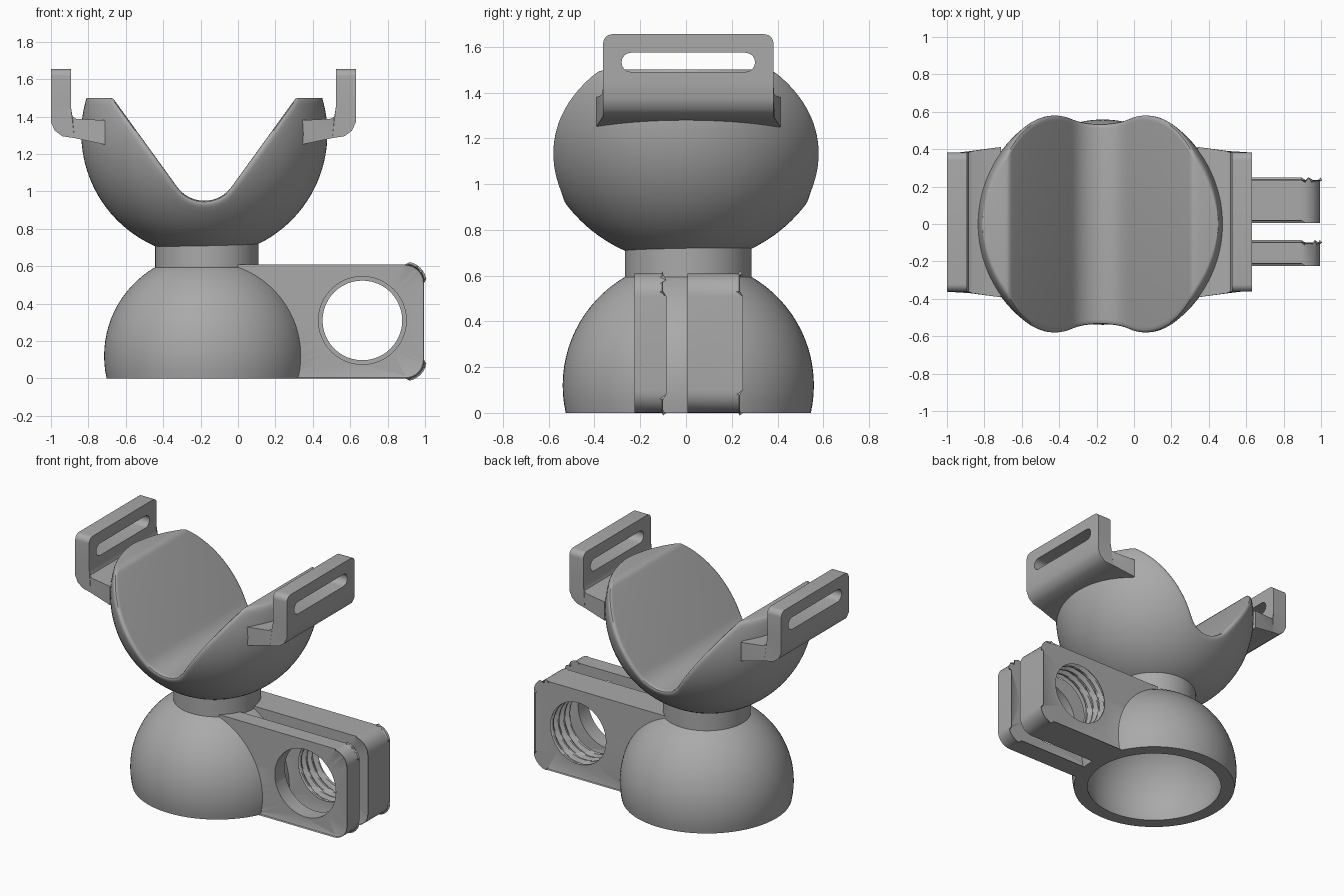
import bpy, bmesh
from math import sin, cos, pi, radians, sqrt, hypot, asin, degrees
from mathutils import Vector

if "Cube" in bpy.data.objects:
    bpy.data.objects.remove(bpy.data.objects["Cube"])

GREY = (0.40, 0.40, 0.40, 1)
mat = bpy.data.materials.new("plain grey")
mat.use_nodes = True
mat.diffuse_color = GREY
mat.node_tree.nodes["Principled BSDF"].inputs["Base Color"].default_value = GREY


def finish(name, bm, angle=35):
    bmesh.ops.remove_doubles(bm, verts=bm.verts, dist=0.0004)
    bmesh.ops.recalc_face_normals(bm, faces=bm.faces)
    me = bpy.data.meshes.new(name)
    bm.to_mesh(me)
    bm.free()
    me.materials.append(mat)
    me.shade_smooth()
    me.set_sharp_from_angle(angle=radians(angle))
    obj = bpy.data.objects.new(name, me)
    bpy.context.collection.objects.link(obj)
    return obj


def arc(cx, cy, r, a0, a1, n=8):
    angles = [radians(a0 + (a1 - a0) * i / n) for i in range(n + 1)]
    return [(cx + r * cos(a), cy + r * sin(a)) for a in angles]


def bridge(bm, a, b):
    n = len(a)
    for i in range(n):
        j = (i + 1) % n
        bm.faces.new((a[i], a[j], b[j], b[i]))


def lathe(name, profile, centre, n=72):
    """Spin a closed (radius, height) profile about a vertical axis."""
    bm = bmesh.new()
    rings = []
    for k in range(n):
        a = 2 * pi * k / n
        rings.append([bm.verts.new((centre[0] + r * cos(a), centre[1] + r * sin(a), z))
                      for r, z in profile])
    for k in range(n):
        bridge(bm, rings[k], rings[(k + 1) % n])
    return finish(name, bm)


def holed_plate(name, outline, hole, w0, w1, place, rings=1, groove=None, bevel=0.0):
    """Plate from an outline with one hole; groove(k, i) scales the hole wall."""
    bm = bmesh.new()
    cu = sum(p[0] for p in hole) / len(hole)
    cv = sum(p[1] for p in hole) / len(hole)
    outer = [[bm.verts.new(place(u, v, w)) for u, v in outline] for w in (w0, w1)]
    inner = []
    for k in range(rings + 1):
        w = w0 + (w1 - w0) * k / rings
        ring = []
        for i, (u, v) in enumerate(hole):
            s = groove(k / rings, i / len(hole)) if groove else 1
            ring.append(bm.verts.new(place(cu + (u - cu) * s, cv + (v - cv) * s, w)))
        inner.append(ring)
    bridge(bm, *outer)
    for a, b in zip(inner, inner[1:]):
        bridge(bm, a, b)
    rim = []
    for o, h in ((outer[0], inner[0]), (outer[1], inner[-1])):
        loops = [[bm.edges.get((l[i - 1], l[i])) for i in range(len(l))] for l in (o, h)]
        rim += loops[0]
        bmesh.ops.triangle_fill(bm, edges=loops[0] + loops[1], use_beauty=True)
    if bevel:
        edges = [e for e in rim if min(v.co.x for v in e.verts) > 0.25]
        bmesh.ops.bevel(bm, geom=edges, offset=bevel, segments=2, profile=0.5,
                        affect='EDGES', clamp_overlap=True)
    return finish(name, bm)


# Hollow dome base and neck
AXIS = (-0.167, 0.01)
DOME_Z, DOME_R, WALL_R = 0.12, 0.549, 0.46
shell = arc(0, DOME_Z, DOME_R, -degrees(asin(DOME_Z / DOME_R)), 89.9, 24)
shell += arc(0, DOME_Z, WALL_R, 89.9, -degrees(asin(DOME_Z / WALL_R)), 20)
lathe("dome_base", shell, AXIS)
lathe("neck", [(0.0, 0.59), (0.277, 0.59), (0.277, 0.76), (0.0, 0.76)], AXIS)

# Pair of clamp lugs, one with a plain hole and one threaded
lug = arc(AXIS[0], DOME_Z, 0.47, 80, -14.8, 16)
lug += arc(0.895, 0.1, 0.1, -90, 0) + arc(0.895, 0.51, 0.1, 0, 90)
lug.append((lug[0][0], 0.61))


def upright(u, v, w):
    return (u, w, v)


def thread(k, i):
    if k in (0, 1):
        return 1
    phase = (k * 3.5 + i) % 1
    return 1 + 0.13 * min(1, max(0, 2.2 - abs(phase - 0.5) * 6))


holed_plate("plain_lug", lug, arc(0.665, 0.31, 0.235, 0, 352.5, 47),
            -0.21, -0.10, upright, bevel=0.014)
holed_plate("threaded_lug", lug, arc(0.665, 0.31, 0.213, 0, 352.5, 47),
            0.02, 0.235, upright, rings=36, groove=thread, bevel=0.014)

# Spherical cradle with a rounded V trough
R, TOP, CX, CZ = 0.658, 0.19, -0.18, 1.31
end = sqrt(R * R - TOP * TOP)
half = [(end - (end - 0.50) * (i / 8) ** 2, TOP) for i in range(9)]
half += [(0.487, 0.185), (0.474, 0.168)]
foot = (0.146, -0.285)
half += [(0.474 + (foot[0] - 0.474) * i / 16, 0.168 + (foot[1] - 0.168) * i / 16)
         for i in range(1, 16)]
half += arc(0, -0.18, 0.18, -35.7, -90, 8)
trough = half + [(-x, z) for x, z in reversed(half[:-1])]

bm = bmesh.new()
start = asin(TOP / R)
sections = []
for i, p in enumerate(trough):
    a = start - (pi + 2 * start) * i / (len(trough) - 1)
    P, Q = Vector(p), Vector((R * cos(a), R * sin(a)))

    def skin(t):
        m = P.lerp(Q, t)
        return Vector((m.x, sqrt(max(0, R * R - m.length_squared)), m.y))

    t0 = min(0.3, 0.04 / max((Q - P).length, 0.001))
    corner, low = skin(0), skin(t0)
    flat = Vector((P.x, corner.y - min(0.04, 0.4 * corner.y), P.y))
    side = [flat * (1 - s) ** 2 + corner * 2 * s * (1 - s) + low * s * s
            for s in [k / 5 for k in range(6)]]
    side += [skin(t0 + (1 - t0) * (1 - (1 - k / 20) ** 2)) for k in range(1, 21)]
    loop = side + [Vector((v.x, -v.y, v.z)) for v in reversed(side[:-1])]
    sections.append([bm.verts.new((v.x + CX, v.y, v.z + CZ)) for v in loop])
for a, b in zip(sections, sections[1:]):
    bridge(bm, a, b)
finish("cradle", bm)

# Strap clips: slotted upright plate on a bent, flared arm
Y0, MID, HALF = 0.01, -0.185, 0.372
slot = arc(Y0 + 0.25, 1.532, 0.042, -90, 90) + arc(Y0 - 0.25, 1.532, 0.042, 90, 270)
face = [(Y0 - HALF, 1.45), (Y0 + HALF, 1.45)]
face += arc(Y0 + HALF - 0.04, 1.615, 0.04, 0, 90, 6)
face += arc(Y0 - HALF + 0.04, 1.615, 0.04, 90, 180, 6)
# Arm profile: offset from the middle, height, half width
arm = [(0.815, 1.45, HALF), (0.815, 1.37, HALF), (0.795, 1.325, HALF),
       (0.755, 1.295, HALF), (0.69, 1.285, 0.38), (0.525, 1.25, 0.402),
       (0.525, 1.38, 0.402), (0.68, 1.388, 0.38), (0.70, 1.40, HALF),
       (0.708, 1.42, HALF), (0.708, 1.45, HALF)]
for label, sx in (("right", -1), ("left", 1)):
    holed_plate(label + "_strap_plate", face, slot, 0.708, 0.815,
                lambda u, v, w: (MID + sx * w, u, v))
    bm = bmesh.new()
    sides = [[bm.verts.new((MID + sx * x, Y0 + s * w, z)) for x, z, w in arm]
             for s in (-1, 1)]
    bridge(bm, *sides)
    for s in sides:
        bmesh.ops.triangulate(bm, faces=[bm.faces.new(s)])
    finish(label + "_strap_arm", bm)
